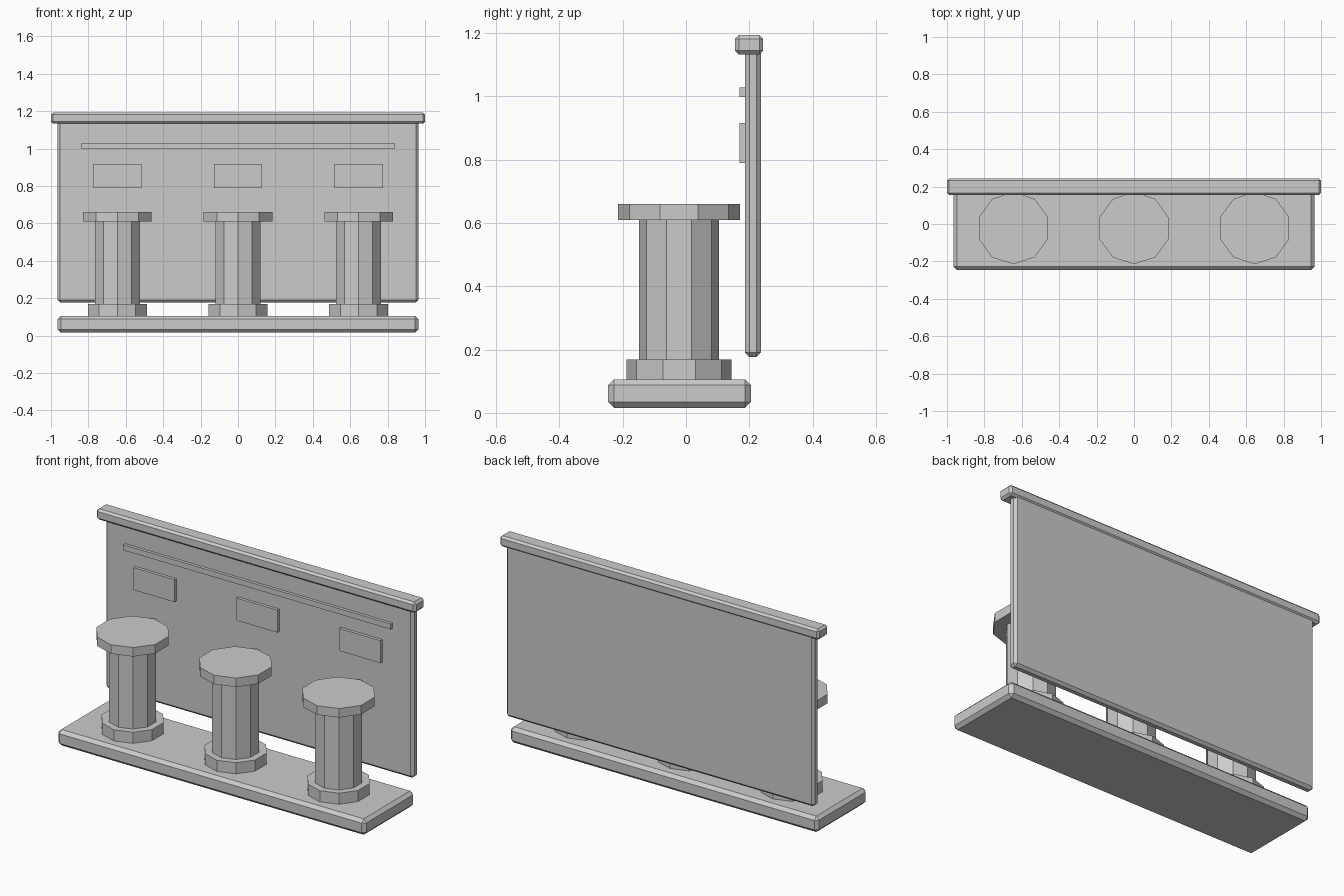
import bpy
from math import pi

if "Cube" in bpy.data.objects:
    bpy.data.objects.remove(bpy.data.objects["Cube"])


def box(name, x, y, z, bevel=0.0):
    """Box from (min, max) ranges, with an optional single chamfer."""
    bpy.ops.mesh.primitive_cube_add(size=1)
    ob = bpy.context.object
    ob.name = name
    size = [r[1] - r[0] for r in (x, y, z)]
    mid = [(r[0] + r[1]) / 2 for r in (x, y, z)]
    for v in ob.data.vertices:
        v.co = [c * s for c, s in zip(v.co, size)]
    ob.location = mid
    if bevel:
        mod = ob.modifiers.new("chamfer", 'BEVEL')
        mod.width = bevel
        mod.segments = 1
    return ob


def drum(name, x, radius, z0, z1):
    """Ten-sided prism with a corner facing the front."""
    bpy.ops.mesh.primitive_cylinder_add(
        vertices=10, radius=radius, depth=z1 - z0,
        location=(x, -0.022, (z0 + z1) / 2), rotation=(0, 0, pi))
    # default first corner is on +y; a half turn keeps corners on both y ends
    bpy.context.object.name = name


# floor slab, back board and its top cap
box("floor_slab", (-0.965, 0.965), (-0.246, 0.205), (0.016, 0.106), 0.018)
box("back_board", (-0.965, 0.965), (0.186, 0.237), (0.177, 1.155), 0.014)
box("top_cap", (-1.0, 1.0), (0.155, 0.244), (1.133, 1.194), 0.012)

# thin rail across the board
box("board_rail", (-0.838, 0.838), (0.169, 0.188), (0.998, 1.029))

# three pedestals, each with a plaque behind it
for i, x in enumerate((-0.645, 0.0, 0.645), 1):
    drum(f"pedestal_foot_{i}", x, 0.166, 0.104, 0.169)
    drum(f"pedestal_column_{i}", x, 0.127, 0.16, 0.615)
    drum(f"pedestal_top_{i}", x, 0.193, 0.61, 0.661)
    box(f"plaque_{i}", (x - 0.129, x + 0.129), (0.169, 0.188), (0.79, 0.917))
